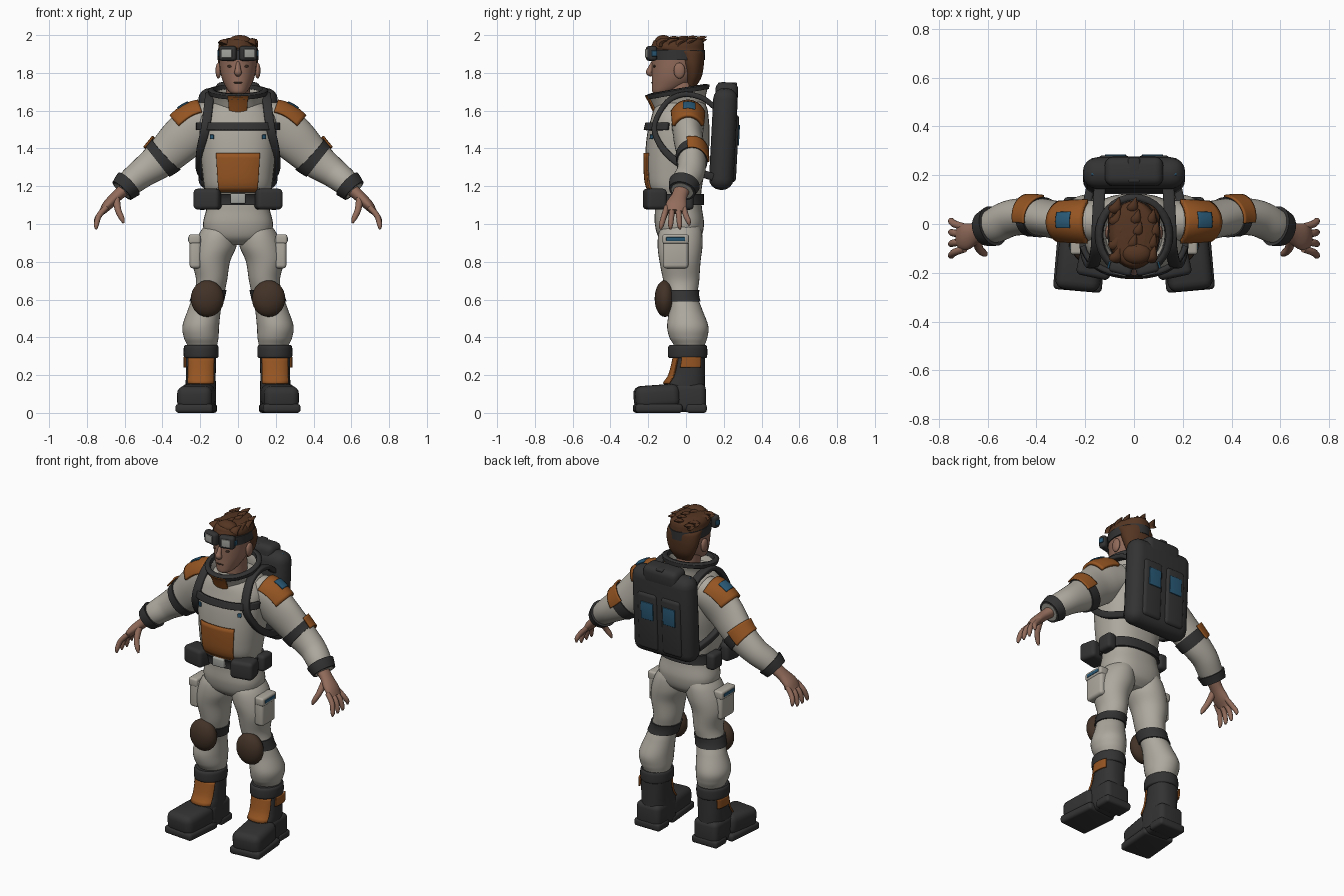
import bpy, bmesh, math, random
from mathutils import Vector, Matrix

cube = bpy.data.objects.get("Cube")
if cube:
    bpy.data.objects.remove(cube)
random.seed(4)
X, Y, Z = Vector((1, 0, 0)), Vector((0, 1, 0)), Vector((0, 0, 1))


def material(name, r, g, b):
    m = bpy.data.materials.new(name)
    m.use_nodes = True
    m.diffuse_color = (r, g, b, 1)
    bsdf = next(n for n in m.node_tree.nodes if n.type == 'BSDF_PRINCIPLED')
    bsdf.inputs["Base Color"].default_value = (r, g, b, 1)
    bsdf.inputs["Roughness"].default_value = 0.8
    return m


SUIT = material("suit_cloth", .42, .395, .345)
DARK = material("dark_rubber", .033, .033, .034)
ORANGE = material("orange_cloth", .30, .09, .016)
SKIN = material("skin", .29, .15, .105)
HAIR = material("brown_hair", .09, .036, .016)
KNEE = material("brown_leather", .055, .032, .02)
BLUE = material("blue_patch", .022, .1, .18)
METAL = material("light_metal", .36, .36, .34)


def finish(name, bm, mat, pair=False, thick=0):
    """Turn a bmesh into an object, smooth it, and mirror it if paired."""
    bmesh.ops.recalc_face_normals(bm, faces=bm.faces)
    me = bpy.data.meshes.new(name)
    bm.to_mesh(me)
    bm.free()
    me.materials.append(mat)
    me.shade_smooth()
    me.set_sharp_from_angle(angle=math.radians(42))
    ob = bpy.data.objects.new(name, me)
    bpy.context.scene.collection.objects.link(ob)
    if thick:
        mod = ob.modifiers.new("Thickness", 'SOLIDIFY')
        mod.thickness, mod.offset = thick, 0
    if pair:
        ob.modifiers.new("Mirror", 'MIRROR').use_mirror_merge = False
    return ob


def spline(rows, steps=8):
    """Catmull-Rom curve through rows of numbers."""
    v = [Vector(r) for r in rows]
    v = [v[0]] + v + [v[-1]]
    out = []
    for a, b, c, d in zip(v, v[1:], v[2:], v[3:]):
        for i in range(steps):
            t = i / steps
            out.append(b + (c - a) * (t / 2) + (2 * a - 5 * b + 4 * c - d) * (t * t / 2)
                       + (3 * b - a - 3 * c + d) * (t ** 3 / 2))
    return out + [v[-1]]


def cut(rows, key, lo, hi, n=8):
    """Evenly spaced rows between two values of one column."""
    out = []
    for i in range(n + 1):
        k = lo + (hi - lo) * i / n
        for a, b in zip(rows, rows[1:]):
            if a[key] <= k <= b[key]:
                out.append(a.lerp(b, (k - a[key]) / max(b[key] - a[key], 1e-6)))
                break
    return out


def skin(name, rows, mat, side=X, flat=False, span=None, off=0, arc=None, p=2,
         n=32, pair=False, thick=.009):
    """Loft ellipses given as (x, y, z, radius_u, radius_v); arc makes an open plate."""
    rows = spline(rows)
    if span:
        rows = cut(rows, 2 if flat else 0, *span)
    bm = bmesh.new()
    rings = []
    a0, a1 = arc or (0, 360)
    whole = a1 - a0 == 360
    for i, r in enumerate(rows):
        c = Vector(r[:3])
        t = Z if flat else (Vector(rows[min(i + 1, len(rows) - 1)][:3])
                            - Vector(rows[max(i - 1, 0)][:3])).normalized()
        u = (side - t * side.dot(t)).normalized()
        v = t.cross(u)
        ring = []
        for j in range(n if whole else n + 1):
            a = math.radians(a0 + (a1 - a0) * j / n)
            cs, sn = (math.copysign(abs(f) ** (2 / p), f) for f in (math.cos(a), math.sin(a)))
            ring.append(bm.verts.new(c + u * (r[3] + off) * cs + v * (r[4] + off) * sn))
        rings.append(ring)
    for a, b in zip(rings, rings[1:]):
        for j in range(n):
            k = (j + 1) % len(a)
            bm.faces.new((a[j], a[k], b[k], b[j]))
    if not arc:
        bm.faces.new(rings[0])
        bm.faces.new(rings[-1])
    return finish(name, bm, mat, pair, thick if arc else 0)


def level(*rows):
    """(z, centre x, half width, front y, back y) to loft rows."""
    return [(cx, (f + b) / 2, z, w, (b - f) / 2) for z, cx, w, f, b in rows]


def box(name, at, size, mat, bevel=.02, tilt=0, turn=0, pair=False):
    bm = bmesh.new()
    bmesh.ops.create_cube(bm, size=1, matrix=Matrix.Diagonal((*size, 1)))
    bmesh.ops.bevel(bm, geom=bm.edges[:], offset=bevel, segments=4, profile=.5, affect='EDGES')
    bm.transform(Matrix.Translation(at) @ Matrix.Rotation(math.radians(turn), 4, 'Z')
                 @ Matrix.Rotation(math.radians(tilt), 4, 'X'))
    return finish(name, bm, mat, pair)


def ball(name, at, radii, mat, pair=False):
    bm = bmesh.new()
    bmesh.ops.create_uvsphere(bm, u_segments=24, v_segments=14, radius=1,
                              matrix=Matrix.Translation(at) @ Matrix.Diagonal((*radii, 1)))
    return finish(name, bm, mat, pair)


# Torso, belly panel, belt
torso = level((.89, 0, .1, -.1, .04), (.93, 0, .165, -.145, .08), (1, 0, .185, -.165, .095),
              (1.08, 0, .168, -.165, .085), (1.14, 0, .165, -.17, .08), (1.2, 0, .18, -.205, .085),
              (1.28, 0, .19, -.215, .1), (1.38, 0, .2, -.215, .12), (1.48, 0, .205, -.205, .125),
              (1.56, 0, .2, -.185, .12), (1.62, 0, .16, -.165, .11), (1.66, 0, .11, -.13, .08))
body = dict(flat=True, p=2.4)
skin("torso", torso, SUIT, **body)
skin("belly_panel", torso, ORANGE, span=(1.17, 1.375), off=.005, arc=(240, 300), **body)
skin("chest_strap", torso, DARK, span=(1.497, 1.535), off=.012, arc=(195, 345), thick=.022, **body)
skin("chest_tab", torso, BLUE, span=(1.45, 1.472), off=.004, arc=(304, 311), pair=True, n=4, **body)
skin("belt", torso, DARK, span=(1.1, 1.16), off=.014, **body)
box("belt_buckle", (0, -.187, 1.135), (.08, .03, .055), METAL, .008)
box("belt_pouch", (.16, -.165, 1.132), (.14, .11, .11), DARK, .022, turn=12, pair=True)
box("side_pouch", (.19, -.01, 1.125), (.06, .1, .1), DARK, .02, pair=True)

# Collar
collar = [(0, -.02, 1.58, .115, .12), (0, -.038, 1.66, .128, .138), (0, -.046, 1.705, .143, .156)]
skin("collar", collar, SUIT, arc=(0, 360), thick=.02)
skin("collar_rim", [(0, -.043, 1.69, .14, .153), (0, -.047, 1.713, .146, .158)], DARK,
     arc=(0, 360), thick=.03)
skin("throat_panel", collar, ORANGE, off=.014, arc=(250, 290))

# Arms
arm = [(.13, .01, 1.55, .09, .1), (.21, .01, 1.52, .085, .12), (.29, .012, 1.455, .078, .12),
       (.4, .03, 1.35, .076, .1), (.5, .025, 1.275, .075, .08), (.57, -.005, 1.22, .072, .07),
       (.615, -.02, 1.175, .058, .055)]
sleeve = dict(side=Y, pair=True)
skin("sleeve", arm, SUIT, **sleeve)
skin("shoulder_pad", arm, ORANGE, span=(.17, .27), off=.008, arc=(28, 150), thick=.018, **sleeve)
skin("shoulder_badge", arm, BLUE, span=(.2, .235), off=.018, arc=(68, 104), **sleeve)
skin("elbow_band", arm, DARK, span=(.38, .425), off=.007, **sleeve)
skin("elbow_patch", arm, ORANGE, span=(.37, .435), off=.013, arc=(5, 105), **sleeve)
skin("wrist_band", arm, DARK, span=(.578, .614), off=.013, **sleeve)

# Hands
skin("palm", [(.6, -.02, 1.185, .042, .034), (.645, -.036, 1.145, .042, .03),
              (.69, -.052, 1.1, .055, .027), (.718, -.057, 1.065, .045, .018)], SKIN, **sleeve)
for i, dy in enumerate((-.046, -.016, .014, .043)):
    y, drop = -.056, .02 * (i == 3)
    skin("finger", [(.695, y + dy, 1.09, .015, .015), (.735, y + dy * 1.3, 1.045, .015, .015),
                    (.75, y + dy * 1.6, .995 + drop, .013, .013),
                    (.75, y + dy * 1.7, .972 + drop, .005, .005)], SKIN, n=12, **sleeve)
skin("thumb", [(.645, -.06, 1.135, .02, .02), (.635, -.1, 1.075, .017, .017),
               (.615, -.12, 1.03, .014, .014), (.605, -.125, 1.005, .005, .005)], SKIN, n=12, **sleeve)

# Legs, pockets, knees
leg = level((.33, .19, .075, -.055, .095), (.36, .19, .08, -.065, .1), (.4, .195, .092, -.088, .113),
            (.46, .197, .097, -.1, .118), (.55, .177, .087, -.09, .085), (.62, .157, .082, -.1, .062),
            (.7, .14, .082, -.12, .07), (.8, .142, .1, -.14, .077), (.88, .121, .112, -.15, .087),
            (.95, .105, .1, -.145, .085), (1.0, .09, .08, -.12, .07))
limb = dict(flat=True, pair=True)
skin("trouser_leg", leg, SUIT, **limb)
skin("knee_band", leg, DARK, span=(.59, .65), off=.008, **limb)
ball("knee_pad", (.162, -.112, .605), (.088, .054, .097), KNEE, True)
box("thigh_pocket", (.226, -.055, .85), (.06, .135, .17), SUIT, .018, pair=True)
box("pocket_flap", (.23, -.055, .92), (.062, .14, .05), SUIT, .012, pair=True)
box("pocket_tab", (.26, -.055, .92), (.008, .1, .02), BLUE, .003, pair=True)

# Boots
shaft = level((.03, .195, .08, -.12, .1), (.14, .197, .08, -.12, .1), (.2, .197, .079, -.085, .1),
              (.3, .195, .08, -.06, .1), (.33, .195, .08, -.06, .1))
skin("boot_shaft", shaft, DARK, p=2.5, **limb)
skin("boot_cuff", level((.29, .195, .084, -.085, .105), (.3, .195, .092, -.095, .112),
                        (.345, .195, .092, -.095, .112), (.36, .195, .084, -.085, .105)), DARK, **limb)
skin("boot_tongue", shaft, ORANGE, span=(.155, .292), off=.005, arc=(222, 318), p=2.5, **limb)
skin("boot_tab", shaft, ORANGE, span=(.24, .295), off=.009, arc=(-22, 36), p=2.5, **limb)
box("boot_toe", (.222, -.155, .085), (.185, .235, .125), DARK, .04, tilt=4, turn=6, pair=True)
box("boot_heel", (.2, .01, .08), (.165, .19, .15), DARK, .03, pair=True)
box("front_sole", (.222, -.15, .024), (.2, .25, .048), DARK, .018, turn=5, pair=True)
box("heel_sole", (.2, .055, .024), (.178, .11, .048), DARK, .016, pair=True)

# Head and face
skin("neck", level((1.58, 0, .065, -.1, .06), (1.75, 0, .062, -.11, .05)), SKIN, flat=True)
skin("head", level((1.688, 0, .025, -.165, -.11), (1.7, 0, .047, -.178, -.06),
                   (1.735, 0, .07, -.181, .01), (1.78, 0, .088, -.181, .05), (1.84, 0, .098, -.182, .07),
                   (1.9, 0, .1, -.182, .075), (1.95, 0, .085, -.16, .06), (1.975, 0, .05, -.11, .02)),
     SKIN, flat=True)
skin("nose", [(0, -.172, 1.855, .01, .012), (0, -.188, 1.82, .015, .016),
              (0, -.192, 1.802, .02, .019), (0, -.178, 1.788, .012, .01)], SKIN, n=16)
ball("ear", (.104, -.035, 1.812), (.015, .03, .042), SKIN, True)
ball("eye", (.04, -.166, 1.835), (.016, .008, .007), KNEE, True)
ball("mouth", (0, -.18, 1.748), (.026, .005, .004), KNEE)

# Hair
skin("hair", level((1.73, 0, .055, 0, .055), (1.78, 0, .084, -.01, .083), (1.84, 0, .103, -.03, .094),
                   (1.9, 0, .106, -.07, .097), (1.925, 0, .105, -.175, .096),
                   (1.955, 0, .1, -.178, .094), (1.975, 0, .08, -.165, .085),
                   (1.985, 0, .045, -.13, .05)), HAIR, flat=True)
for i in range(14):
    x, y = -.07 + .07 * (i % 3) + random.uniform(-.015, .015), -.14 + .05 * (i // 3)
    top = 1.994 - abs(x) * .2
    skin("hair_tuft", [(x, y, 1.95, .03, .022), (x + .008, y + .01, top - .014, .022, .016),
                       (x + .02, y + .05, top, .002, .002)], HAIR, n=10)
ball("hair_quiff", (.01, -.12, 1.968), (.06, .045, .032), HAIR)

# Goggles
skin("goggle_strap", level((1.868, 0, .108, -.185, .1), (1.922, 0, .109, -.187, .101)), DARK, flat=True)
box("goggle_frame", (.054, -.183, 1.903), (.094, .045, .078), DARK, .016, turn=14, pair=True)
box("goggle_lens", (.06, -.206, 1.903), (.056, .008, .046), METAL, .0035, turn=14, pair=True)
box("goggle_side", (.103, -.168, 1.903), (.008, .03, .03), BLUE, .003, turn=14, pair=True)

# Backpack and shoulder straps
box("pack_body", (0, .198, 1.45), (.42, .13, .54), DARK, .06, tilt=-3)
box("pack_lid", (0, .215, 1.69), (.24, .12, .12), DARK, .035, tilt=-3)
box("pack_handle", (0, .22, 1.74), (.05, .1, .02), DARK, .008)
box("pack_pouch", (.082, .248, 1.4), (.135, .05, .36), DARK, .022, tilt=-3, pair=True)
box("pack_badge", (.076, .279, 1.47), (.085, .008, .11), BLUE, .003, tilt=-3, pair=True)
box("pack_tab", (.15, .205, 1.712), (.05, .012, .008), BLUE, .003, pair=True)
skin("shoulder_strap", [(.14, .15, 1.62, .024, .014), (.145, .08, 1.67, .024, .014),
                        (.15, -.02, 1.685, .024, .014), (.155, -.11, 1.635, .024, .014),
                        (.172, -.168, 1.51, .024, .014), (.2, -.115, 1.39, .02, .018),
                        (.206, 0, 1.3, .018, .02), (.18, .14, 1.25, .018, .02)],
     DARK, p=4, n=20, pair=True)
